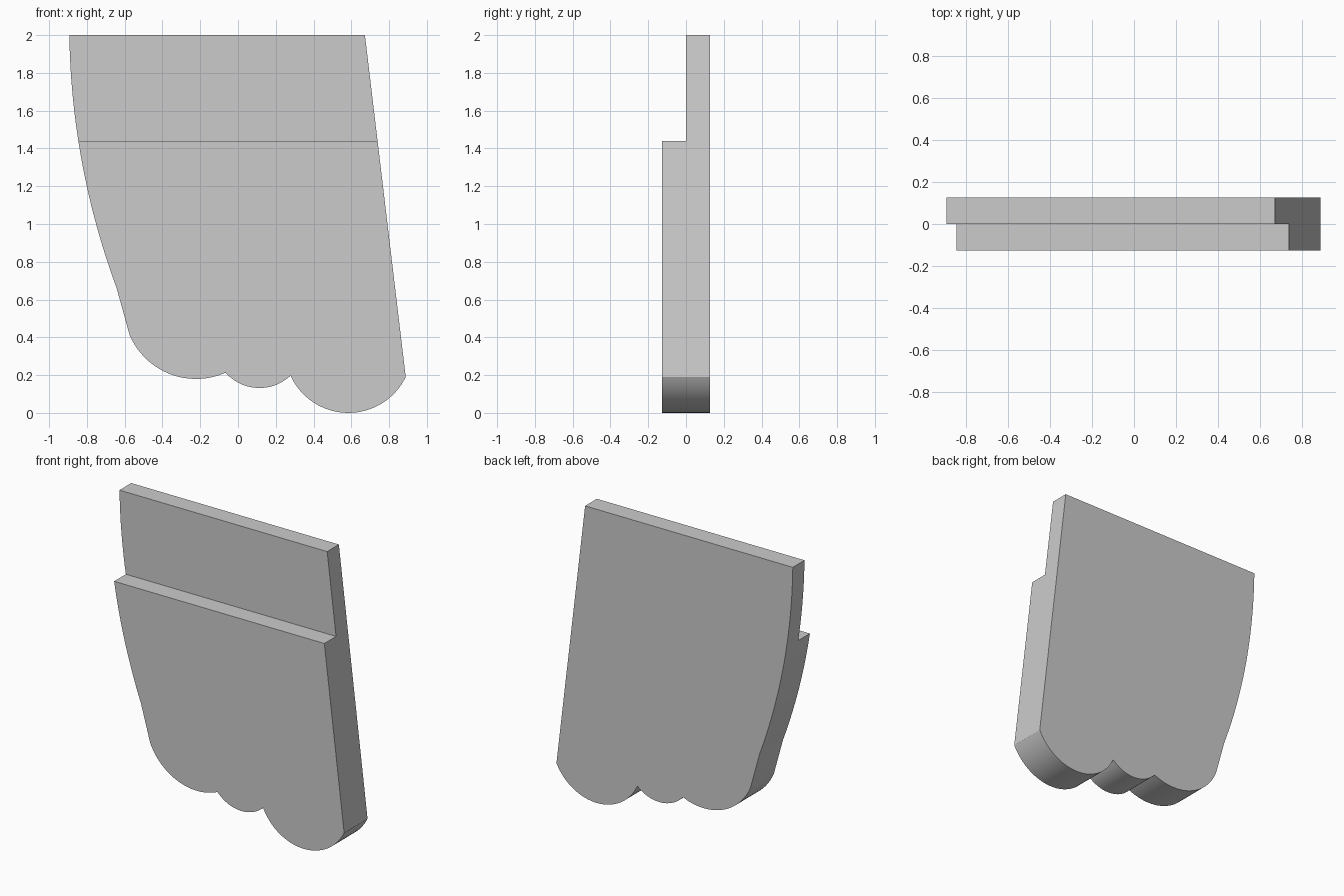
import bpy
import bmesh
import math
from mathutils import Vector
from mathutils.geometry import intersect_line_line

HALF_DEPTH = 0.126
STEP_HEIGHT = 1.44

if "Cube" in bpy.data.objects:
    bpy.data.objects.remove(bpy.data.objects["Cube"], do_unlink=True)

grey = bpy.data.materials.new("plain_grey")
grey.use_nodes = True
colour = (0.6, 0.6, 0.6, 1)
grey.diffuse_color = colour
grey.node_tree.nodes["Principled BSDF"].inputs["Base Color"].default_value = colour


def arc(start, middle, end, steps):
    """Points on the circular arc through three points, leaving out the end."""
    a, b, c = (Vector((*p, 0)) for p in (start, middle, end))
    up = Vector((0, 0, 1))
    m, n = (a + b) / 2, (b + c) / 2
    centre = intersect_line_line(m, m + up.cross(b - a), n, n + up.cross(c - b))[0]
    ra, rc = a - centre, c - centre
    sweep = math.atan2(ra.cross(rc).z, ra.dot(rc))
    if (b - a).cross(c - b).z > 0:
        sweep %= math.tau
    radius, first = ra.length, math.atan2(ra.y, ra.x)
    angles = [first + sweep * i / steps for i in range(steps)]
    return [(centre.x + radius * math.cos(t), centre.y + radius * math.sin(t)) for t in angles]


# Outline: curved side, three scallops along the bottom, slanted straight side
outline = arc((-0.893, 2), (-0.796, 1.18), (-0.643, 0.662), 24)
outline += [(-0.643, 0.662)]
outline += arc((-0.574, 0.413), (-0.235, 0.18), (-0.066, 0.213), 28)
outline += arc((-0.066, 0.213), (0.109, 0.132), (0.278, 0.197), 24)
outline += arc((0.278, 0.197), (0.585, 0), (0.888, 0.19), 32)
outline += [(0.888, 0.19), (0.672, 2)]

# Solid panel
bm = bmesh.new()
face = bm.faces.new([bm.verts.new((x, -HALF_DEPTH, z)) for x, z in outline])
moved = bmesh.ops.extrude_face_region(bm, geom=[face], use_keep_orig=True)["geom"]
bmesh.ops.translate(bm, vec=(0, 2 * HALF_DEPTH, 0),
                    verts=[v for v in moved if isinstance(v, bmesh.types.BMVert)])
bmesh.ops.recalc_face_normals(bm, faces=bm.faces)
mesh = bpy.data.meshes.new("stepped_panel")
bm.to_mesh(mesh)
bm.free()
panel = bpy.data.objects.new("stepped_panel", mesh)
bpy.context.collection.objects.link(panel)
mesh.materials.append(grey)

# Cut away the upper front half to leave the step
bpy.ops.mesh.primitive_cube_add(size=2, location=(0, -1, STEP_HEIGHT + 1))
cutter = bpy.context.object
cutter.name = "step_cutter"
cutter.hide_render = True
cutter.data.materials.append(grey)
bpy.ops.object.select_all(action="DESELECT")
panel.select_set(True)
bpy.context.view_layer.objects.active = panel
step = panel.modifiers.new("step", "BOOLEAN")
step.operation = "DIFFERENCE"
step.solver = "EXACT"
step.object = cutter
bpy.ops.object.modifier_apply(modifier=step.name)
bpy.data.objects.remove(cutter, do_unlink=True)

bpy.ops.object.shade_smooth_by_angle(angle=math.radians(25))
